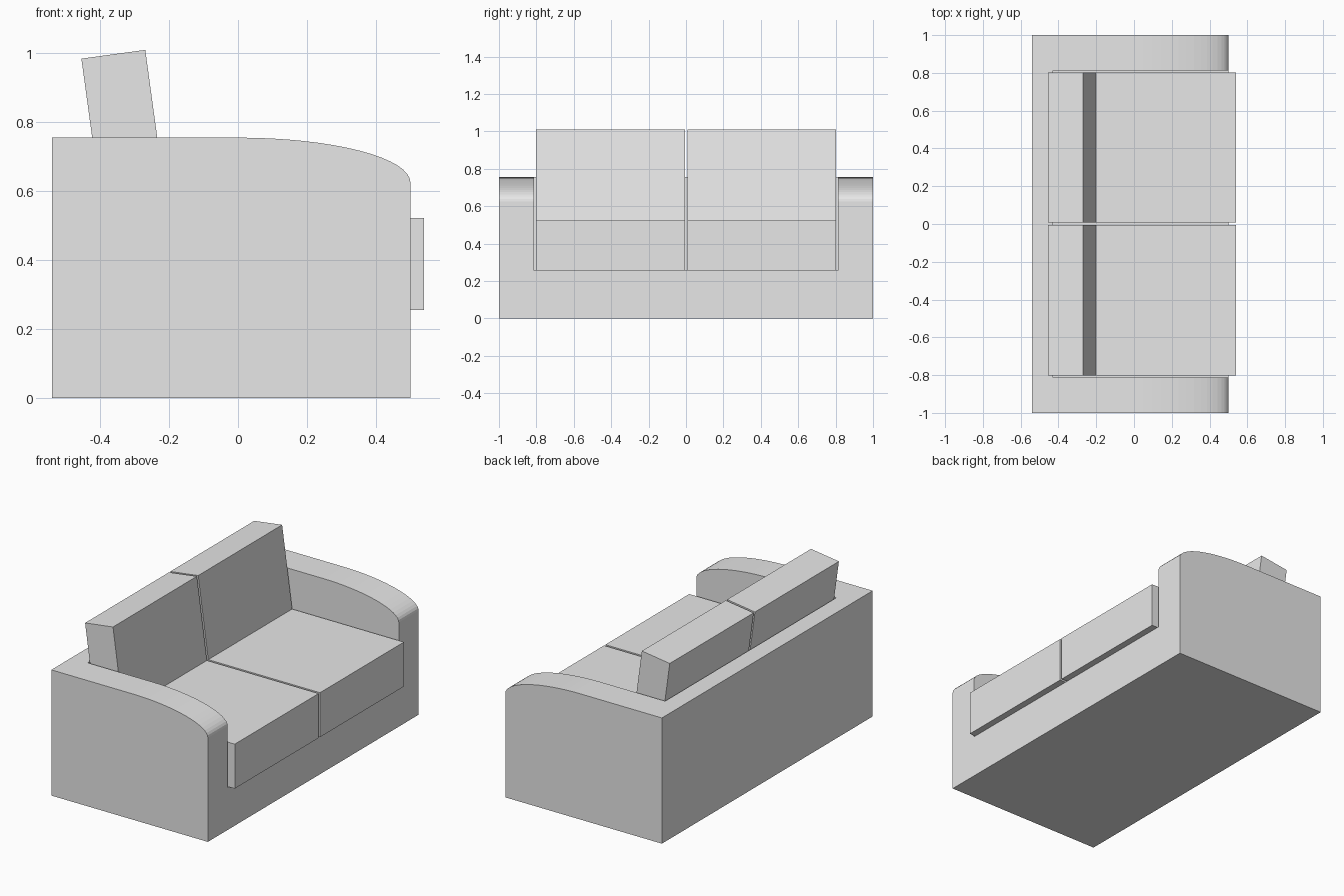
import bpy
import bmesh
from math import sin, cos, pi
from mathutils import Matrix

cube = bpy.data.objects.get("Cube")
if cube:
    bpy.data.objects.remove(cube, do_unlink=True)

fabric = bpy.data.materials.new("light_grey_fabric")
fabric.use_nodes = True
colour = (0.8, 0.8, 0.8, 1)
fabric.diffuse_color = colour
fabric.node_tree.nodes["Principled BSDF"].inputs["Base Color"].default_value = colour


def extrude_profile(name, points, y0, y1):
    """Extrude an x-z outline along y into a flat-shaded solid."""
    bm = bmesh.new()
    face = bm.faces.new([bm.verts.new((x, y0, z)) for x, z in points])
    grown = bmesh.ops.extrude_face_region(bm, geom=[face])["geom"]
    moved = [v for v in grown if isinstance(v, bmesh.types.BMVert)]
    bmesh.ops.translate(bm, verts=moved, vec=(0, y1 - y0, 0))
    bmesh.ops.recalc_face_normals(bm, faces=bm.faces)
    mesh = bpy.data.meshes.new(name)
    bm.to_mesh(mesh)
    bm.free()
    mesh.materials.append(fabric)
    obj = bpy.data.objects.new(name, mesh)
    bpy.context.collection.objects.link(obj)
    return obj


def rectangle(x0, x1, z0, z1):
    return [(x0, z0), (x1, z0), (x1, z1), (x0, z1)]


# Sofa body: side outline with an elliptical arm front
steps = 16
arc = [(0.5 * cos(pi / 2 * i / steps), 0.625 + 0.13 * sin(pi / 2 * i / steps))
       for i in range(steps + 1)]
body = extrude_profile("sofa_body", [(-0.54, 0), (0.5, 0)] + arc + [(-0.54, 0.755)], -1, 1)

# Seat recess between the arms and the back
cutter = extrude_profile("recess_cutter", rectangle(-0.43, 0.7, 0.255, 1.2), -0.812, 0.812)
cutter.hide_render = True
cut = body.modifiers.new("seat_recess", "BOOLEAN")
cut.operation = "DIFFERENCE"
cut.solver = "EXACT"
cut.object = cutter
bpy.context.view_layer.objects.active = body
bpy.ops.object.modifier_apply(modifier=cut.name)
bpy.data.objects.remove(cutter, do_unlink=True)

# Seat and back cushions, one pair per side
for side, y0, y1 in (("right", -0.802, -0.006), ("left", 0.007, 0.803)):
    extrude_profile(side + "_seat_cushion", rectangle(-0.425, 0.54, 0.255, 0.522), y0, y1)
    back = extrude_profile(side + "_back_cushion", rectangle(-0.187, 0, 0, 0.494), y0, y1)
    back.data.transform(Matrix.Translation((-0.202, 0, 0.52))
                        @ Matrix.Rotation(-0.136, 4, "Y"))
